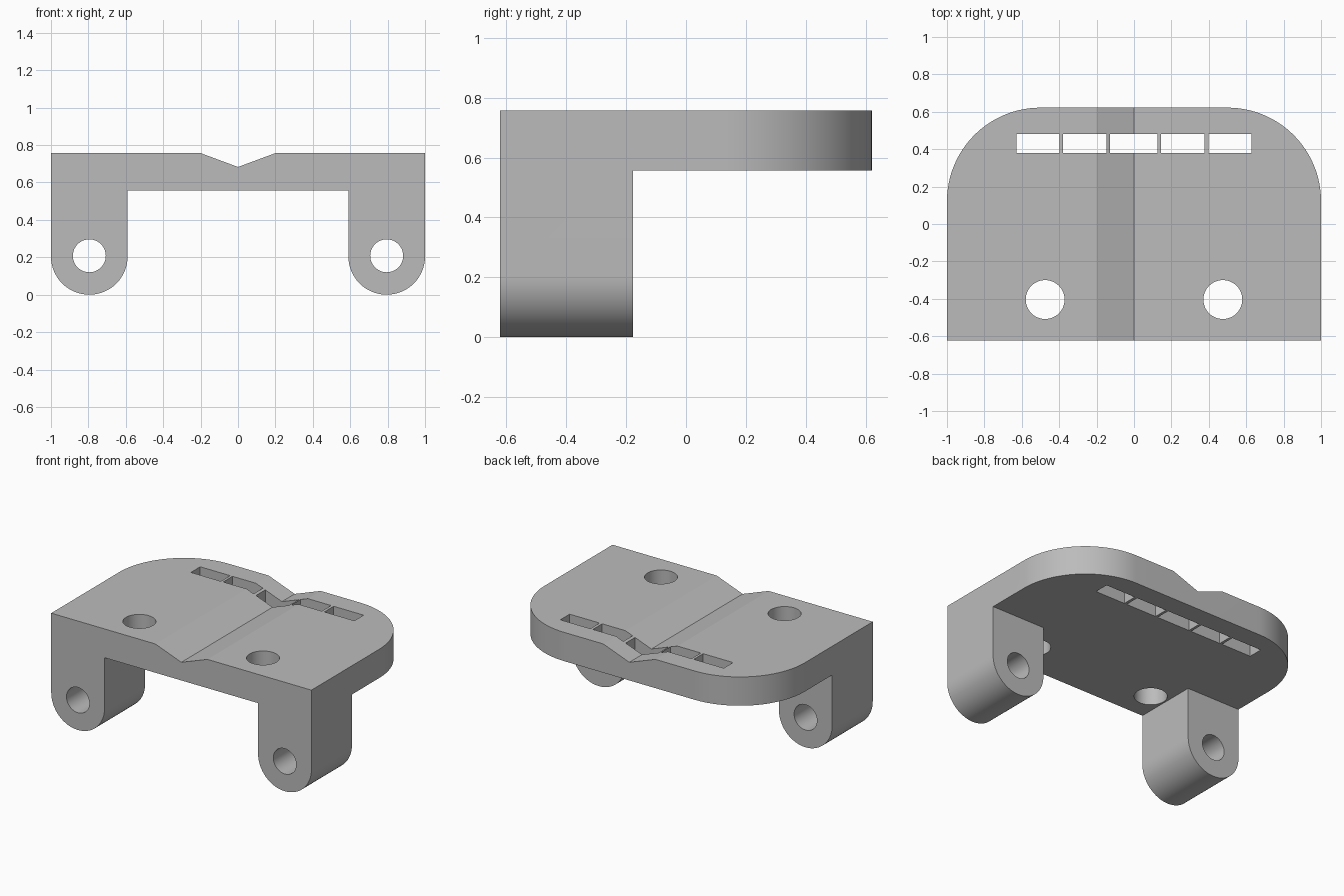
import bpy
import bmesh
from math import cos, sin, pi, radians
from mathutils import Vector

old = bpy.data.objects.get("Cube")
if old:
    bpy.data.objects.remove(old, do_unlink=True)

grey = bpy.data.materials.new("plain grey")
grey.use_nodes = True
colour = (0.5, 0.5, 0.5, 1)
grey.diffuse_color = colour
grey.node_tree.nodes["Principled BSDF"].inputs["Base Color"].default_value = colour

HALF_DEPTH, TOP, UNDER = 0.622, 0.757, 0.557
LEG_BACK, LEG_R, LEG_X = -0.177, 0.205, 0.795


def arc(cx, cy, r, start, end, steps=32):
    angles = [radians(start + (end - start) * i / steps) for i in range(steps + 1)]
    return [(cx + r * cos(a), cy + r * sin(a)) for a in angles]


def prism(name, outline, low, high, axis):
    """Extrude a 2D outline along y (outline in x, z) or z (outline in x, y)."""
    bm = bmesh.new()
    place = (lambda p: (p[0], low, p[1])) if axis == "y" else (lambda p: (p[0], p[1], low))
    face = bm.faces.new([bm.verts.new(place(p)) for p in outline])
    ext = bmesh.ops.extrude_face_region(bm, geom=[face])
    move = Vector((0, high - low, 0)) if axis == "y" else Vector((0, 0, high - low))
    verts = [g for g in ext["geom"] if isinstance(g, bmesh.types.BMVert)]
    bmesh.ops.translate(bm, verts=verts, vec=move)
    bmesh.ops.recalc_face_normals(bm, faces=bm.faces)
    mesh = bpy.data.meshes.new(name)
    bm.to_mesh(mesh)
    bm.free()
    mesh.materials.append(grey)
    obj = bpy.data.objects.new(name, mesh)
    bpy.context.collection.objects.link(obj)
    return obj


def rect(x0, x1, y0, y1):
    return [(x0, y0), (x1, y0), (x1, y1), (x0, y1)]


def circle(cx, cy, r):
    return arc(cx, cy, r, 0, 360, 48)[:-1]


def cut(target, cutter, operation="DIFFERENCE"):
    mod = target.modifiers.new(cutter.name, "BOOLEAN")
    mod.operation = operation
    mod.solver = "EXACT"
    mod.object = cutter
    bpy.context.view_layer.objects.active = target
    bpy.ops.object.modifier_apply(modifier=mod.name)
    bpy.data.objects.remove(cutter, do_unlink=True)


# Front profile: plate with a V groove and two round-ended legs
left_half = [(0.2, TOP), (1, TOP)]
left_half += arc(LEG_X, LEG_R, LEG_R, 0, -180)
left_half += [(LEG_X - LEG_R, UNDER)]
right_half = [(-x, z) for x, z in reversed(left_half)]
profile = [(0, 0.683)] + left_half + right_half
bracket = prism("bracket", profile, -HALF_DEPTH, HALF_DEPTH, "y")

# Rounded back corners seen from above
plan = [(-1.1, -1), (1.1, -1), (1.1, 0.122), (1, 0.122)]
plan = [(-1, -0.622), (1, -0.622)] + arc(0.5, 0.122, 0.5, 0, 90) + arc(-0.5, 0.122, 0.5, 90, 180)
cut(bracket, prism("plan_outline", plan, -0.1, 0.9, "z"), "INTERSECT")

# Clear the space behind the legs
cut(bracket, prism("leg_clearance", rect(-1.2, 1.2, LEG_BACK, 1), -0.2, UNDER, "z"))

# Pin holes through the legs and screw holes through the plate
for side in (-1, 1):
    cut(bracket, prism("pin_hole", circle(side * LEG_X, 0.208, 0.088), -1, 0.5, "y"))
    cut(bracket, prism("screw_hole", circle(side * 0.475, -0.404, 0.104), 0.3, 1, "z"))

# Row of strap slots near the back edge
for x0, x1 in ((-0.628, -0.398), (-0.38, -0.146), (-0.128, 0.126), (0.144, 0.378), (0.398, 0.628)):
    cut(bracket, prism("strap_slot", rect(x0, x1, 0.38, 0.482), 0.3, 1, "z"))

# Smooth curves, sharp edges
bpy.ops.object.select_all(action="DESELECT")
bracket.select_set(True)
bpy.context.view_layer.objects.active = bracket
bpy.ops.object.shade_smooth_by_angle(angle=radians(15))
